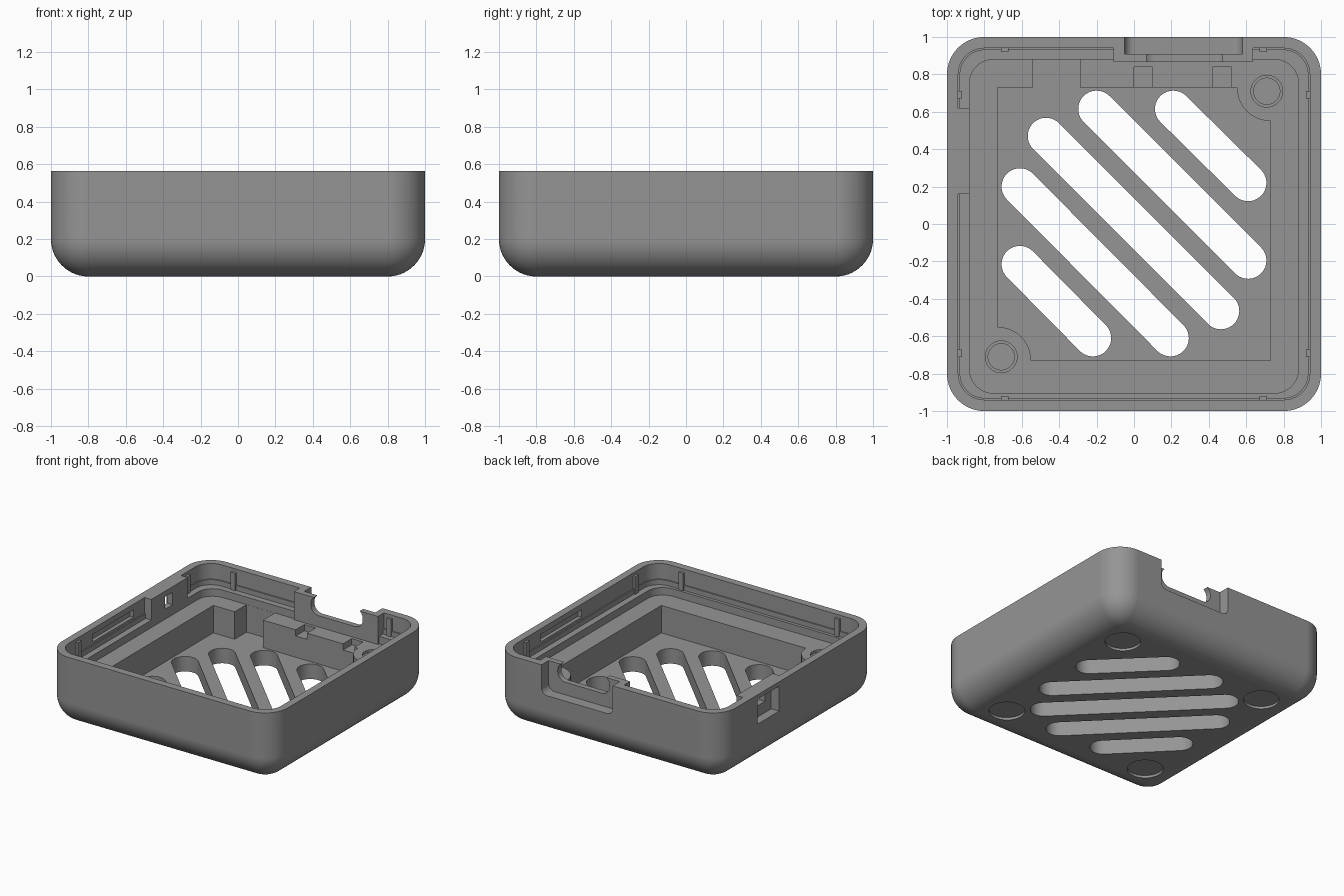
import bpy, bmesh
from math import sin, cos, pi, radians, atan2

cube = bpy.data.objects.get("Cube")
if cube:
    bpy.data.objects.remove(cube, do_unlink=True)

grey = bpy.data.materials.new("mid grey")
grey.use_nodes = True
colour = (0.30, 0.30, 0.30, 1)
grey.diffuse_color = colour
grey.node_tree.nodes["Principled BSDF"].inputs["Base Color"].default_value = colour
TOP, LEDGE, FLOOR = 0.565, 0.34, 0.12


def arc(cx, cy, r, a0, a1, n=10):
    return [(cx + r * cos(radians(a0 + (a1 - a0) * i / n)),
             cy + r * sin(radians(a0 + (a1 - a0) * i / n))) for i in range(n + 1)]


def rect(x0, x1, y0, y1, r=0):
    if not r:
        return [(x0, y0), (x1, y0), (x1, y1), (x0, y1)]
    return (arc(x1 - r, y1 - r, r, 0, 90) + arc(x0 + r, y1 - r, r, 90, 180)
            + arc(x0 + r, y0 + r, r, 180, 270) + arc(x1 - r, y0 + r, r, 270, 360))


def circle(x, y, r):
    return arc(x, y, r, 0, 360, 48)[:-1]


def stadium(p, q, r):
    a = atan2(q[1] - p[1], q[0] - p[0]) * 180 / pi
    return arc(*q, r, a - 90, a + 90, 20) + arc(*p, r, a + 90, a + 270, 20)


def new_object(name, bm):
    bmesh.ops.recalc_face_normals(bm, faces=bm.faces)
    mesh = bpy.data.meshes.new(name)
    bm.to_mesh(mesh)
    bm.free()
    mesh.materials.append(grey)
    obj = bpy.data.objects.new(name, mesh)
    bpy.context.collection.objects.link(obj)
    return obj


def prism(outline, lo, hi, axis="Z"):
    place = {"Z": lambda u, v, w: (u, v, w), "Y": lambda u, v, w: (u, w, v),
             "X": lambda u, v, w: (w, u, v)}[axis]
    bm = bmesh.new()
    face = bm.faces.new([bm.verts.new(place(u, v, lo)) for u, v in outline])
    ext = bmesh.ops.extrude_face_region(bm, geom=[face])["geom"]
    shift = place(0, 0, hi - lo)
    bmesh.ops.translate(bm, vec=shift, verts=[g for g in ext if isinstance(g, bmesh.types.BMVert)])
    return new_object("helper", bm)


def combine(outline, lo, hi, axis="Z", op="DIFFERENCE"):
    helper = prism(outline, lo, hi, axis)
    mod = shell.modifiers.new("shape", "BOOLEAN")
    mod.operation, mod.solver, mod.object = op, "EXACT", helper
    bpy.ops.object.modifier_apply(modifier=mod.name)
    bpy.data.objects.remove(helper, do_unlink=True)


# Outer shell: block with round upright corners and round underside
bm = bmesh.new()
bmesh.ops.create_cube(bm, size=2)
for v in bm.verts:
    v.co.z = TOP if v.co.z > 0 else 0
round_edges = [e for e in bm.edges if min(v.co.z for v in e.verts) < 0.1]
bmesh.ops.bevel(bm, geom=round_edges, offset=0.2, offset_type="OFFSET", segments=14,
                profile=0.5, affect="EDGES", clamp_overlap=False)
shell = new_object("case_base", bm)
bpy.context.view_layer.objects.active = shell
shell.select_set(True)

# Stepped cavity
combine(rect(-0.94, 0.94, -0.94, 0.94, 0.14), 0.44, 1)
combine(rect(-0.93, 0.93, -0.93, 0.93, 0.13), 0.4, 0.7)
combine(rect(-0.88, 0.88, -0.905, 0.88, 0.13), LEDGE, 0.7)

# Sunken floor, leaving rounded pads in two opposite corners
p = 0.73
pit = ([(p, -p)] + arc(p, p, 0.18, 270, 180) + [(-p, p)] + arc(-p, -p, 0.18, 90, 0))
combine(pit, FLOOR, 0.5)
combine(rect(-0.54, -0.29, 0.6, 0.879), FLOOR, 0.5)

# Small pockets in the rear shelf
for x in (0.0, 0.42):
    combine(rect(x, x + 0.1, 0.7, 0.84), LEDGE - 0.05, 0.5)

# Stepped holes in the corner pads
for s in (-1, 1):
    combine(circle(0.71 * s, 0.71 * s, 0.085), LEDGE - 0.02, 0.5)
    combine(circle(0.71 * s, 0.71 * s, 0.07), 0.2, 0.5)

# Thickened walls around the two ports
combine(rect(-0.97, -0.88, 0.16, 0.62), LEDGE - 0.02, TOP, op="UNION")
combine(rect(-0.11, 0.635, 0.865, 0.97), LEDGE - 0.02, TOP, op="UNION")

# Upright locating ribs near the corners
for s in (-1, 1):
    for t in (-0.69, 0.69):
        wall = sorted((0.92 * s, 0.96 * s))
        combine(rect(t - 0.02, t + 0.02, *wall), 0.38, 0.54, op="UNION")
        combine(rect(*wall, t - 0.02, t + 0.02), 0.38, 0.54, op="UNION")

# Snap grooves inside the side walls
combine(rect(-0.5, 0.02, 0.46, 0.52), -0.97, -0.9, "X")
combine(rect(-0.02, 0.5, 0.46, 0.52), 0.9, 0.97, "X")

# Side port: wide outer recess, narrow inner opening
combine(rect(0.25, 0.52, 0.33, 0.53), -1.1, -0.93, "X")
combine(rect(0.33, 0.43, 0.42, 0.52), -1.1, -0.8, "X")

# Rear port: outer recess and rounded opening that breaks the rim
combine(rect(-0.05, 0.58, 0.33, 0.9, 0.05), 0.91, 1.1, "Y")
combine(rect(0.04, 0.5, 0.43, 0.58, 0.07), 0.8, 1.1, "Y")

# Diagonal vents
vents = [((0.21, 0.615), (0.61, 0.22)), ((-0.2, 0.615), (0.61, -0.195)),
         ((-0.47, 0.47), (0.465, -0.465)), ((-0.61, 0.2), (0.195, -0.61)),
         ((-0.61, -0.215), (-0.22, -0.61))]
for a, b in vents:
    combine(stadium(a, b, 0.098), -0.1, 0.3)

# Shallow foot recesses underneath
for x in (-0.655, 0.655):
    for y in (-0.655, 0.655):
        combine(circle(x, y, 0.13), -0.1, 0.02)

# Smooth curves, crisp edges
bpy.ops.object.shade_smooth_by_angle(angle=radians(30))
normals = shell.modifiers.new("even shading", "WEIGHTED_NORMAL")
normals.keep_sharp = True
